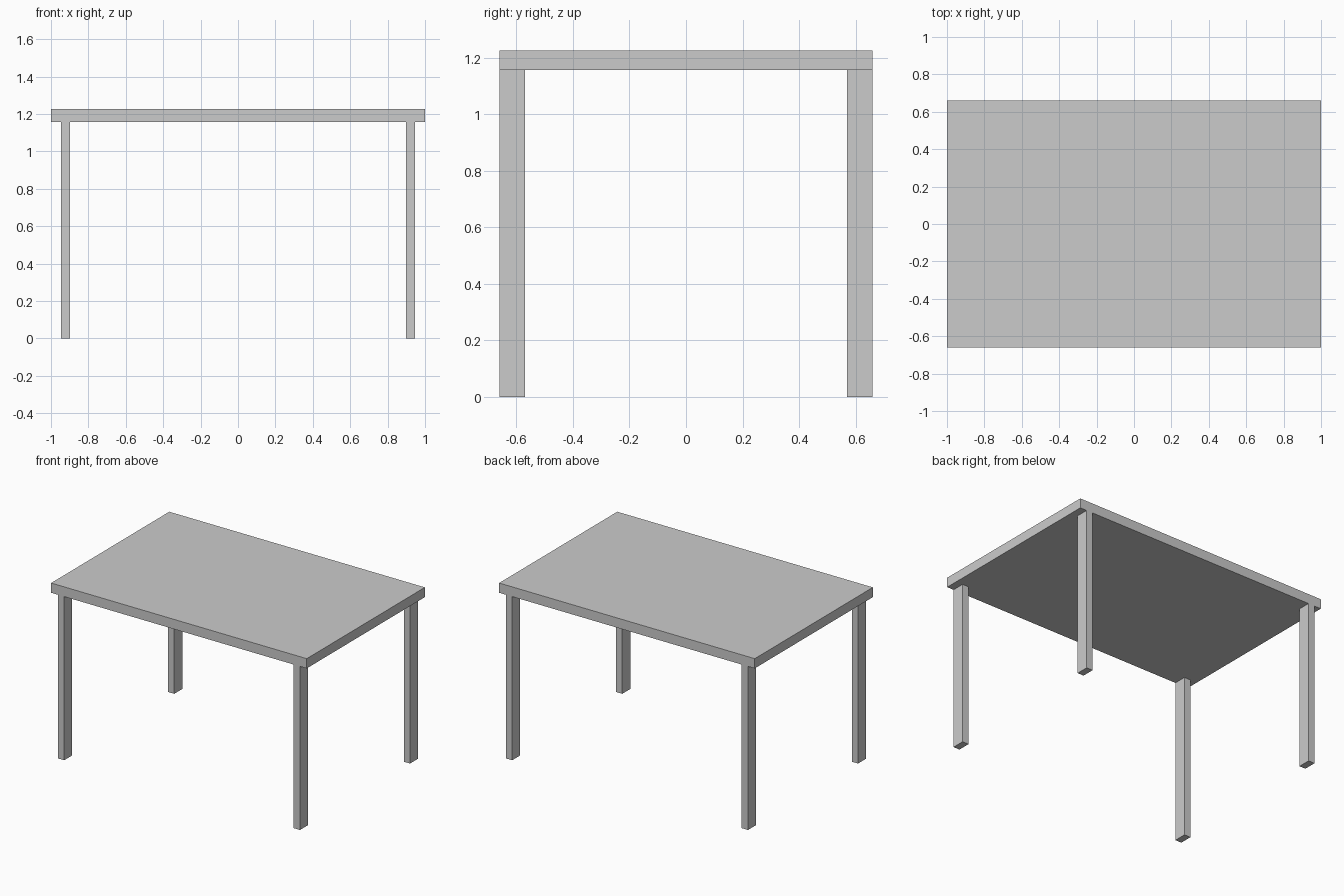
import bpy

if "Cube" in bpy.data.objects:
    bpy.data.objects.remove(bpy.data.objects["Cube"])


def box(name, x, y, z):
    """Box spanning the given (min, max) ranges."""
    spans = (x, y, z)
    bpy.ops.mesh.primitive_cube_add(size=1, location=[(a + b) / 2 for a, b in spans])
    obj = bpy.context.object
    obj.name = name
    obj.scale = [b - a for a, b in spans]
    bpy.ops.object.transform_apply(location=False, rotation=False, scale=True)
    return obj


HALF_DEPTH = 0.66
TOP_UNDERSIDE = 1.157

# Tabletop slab
box("tabletop", (-1, 1), (-HALF_DEPTH, HALF_DEPTH), (TOP_UNDERSIDE, 1.226))

# Four legs, flush with the front and back edges and inset at the sides
for side, sx in (("left", -1), ("right", 1)):
    for end, sy in (("front", -1), ("back", 1)):
        x = sorted((sx * 0.898, sx * 0.947))
        y = sorted((sy * 0.57, sy * HALF_DEPTH))
        box(f"{end}_{side}_leg", x, y, (0, TOP_UNDERSIDE))
